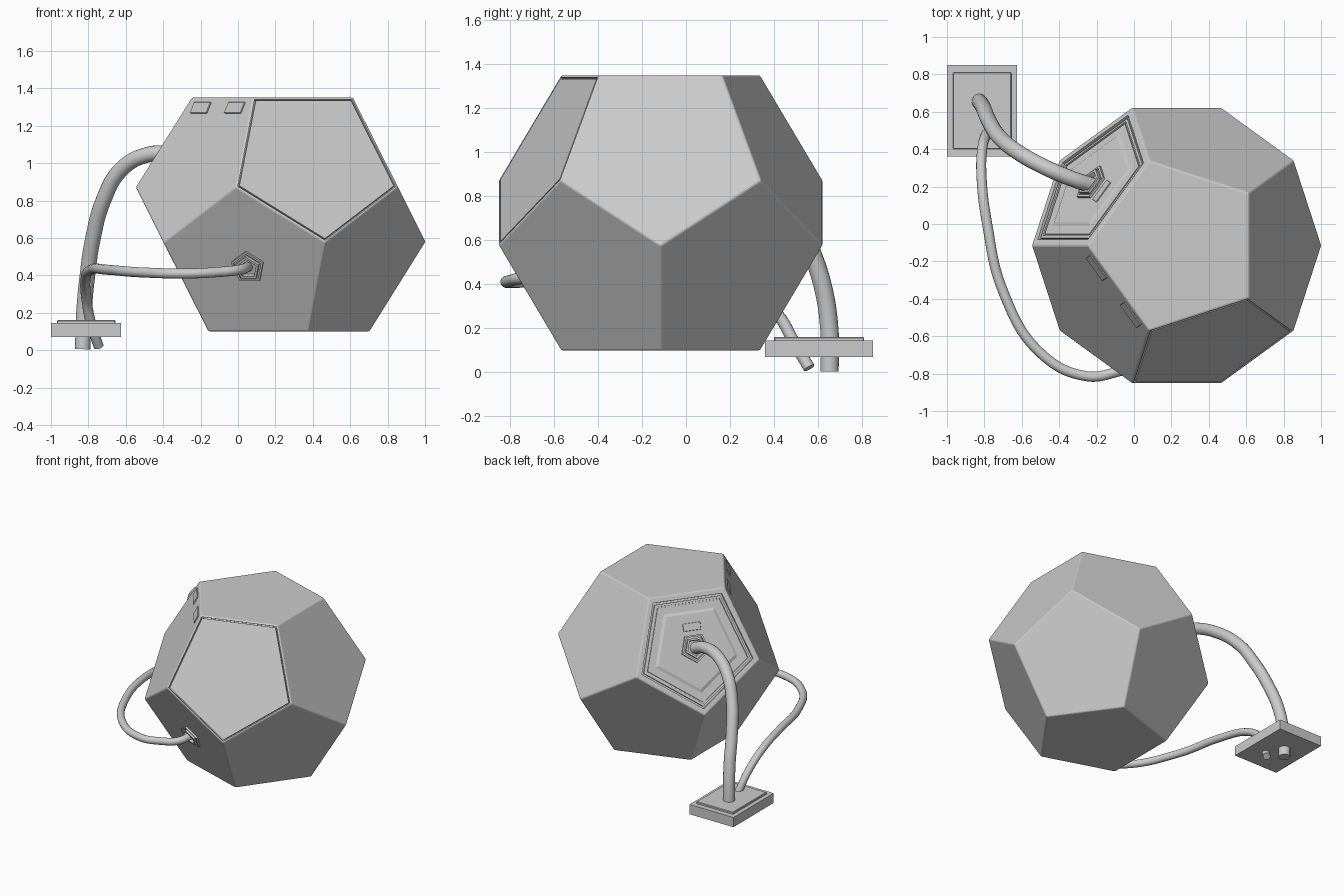
import bpy, bmesh
from math import sin, cos, radians
from mathutils import Vector, Matrix

if "Cube" in bpy.data.objects:
    bpy.data.objects.remove(bpy.data.objects["Cube"])

CENTER = Vector((0.228, -0.115, 0.725))
INR = 0.625          # distance from the centre to each face
R1, R2, ZM = 0.477, 0.775, 0.148


def finish(bm, name):
    bmesh.ops.recalc_face_normals(bm, faces=bm.faces)
    me = bpy.data.meshes.new(name)
    bm.to_mesh(me)
    bm.free()
    ob = bpy.data.objects.new(name, me)
    bpy.context.collection.objects.link(ob)
    return ob


def face_normal(az, upper):
    a, s = radians(az), 1 if upper else -1
    return Vector((0.8944 * cos(a), 0.8944 * sin(a), 0.4472 * s))


def face_frame(az, upper):
    # local x across the face, y up the face, z outward
    n = face_normal(az, upper)
    v = (Vector((0, 0, 1)) - n * n.z).normalized()
    u = v.cross(n)
    m = Matrix((u, v, n)).transposed().to_4x4()
    m.translation = CENTER + n * INR
    return m


def box(name, lo, hi, matrix=Matrix(), bevel=0.0):
    bm = bmesh.new()
    lo, hi = Vector(lo), Vector(hi)
    bmesh.ops.create_cube(bm, size=1, matrix=matrix @ Matrix.Translation((lo + hi) / 2)
                          @ Matrix.Diagonal((*(hi - lo), 1)))
    if bevel:
        bmesh.ops.bevel(bm, geom=bm.edges[:], offset=bevel, segments=1, affect='EDGES')
    return finish(bm, name)


def socket(name, az, upper, r):
    # stepped pentagonal collar lofted from (scale, height) rings
    m = face_frame(az, upper)
    start = -90 if upper else 90
    profile = [(1, -.01), (1, .014), (.86, .014), (.86, .003), (.74, .003),
               (.74, .024), (.58, .024), (.54, .002)]
    bm = bmesh.new()
    rings = []
    for s, h in profile:
        rings.append([bm.verts.new(m @ Vector((r * s * cos(radians(start + 72 * k)),
                                               r * s * sin(radians(start + 72 * k)), h)))
                      for k in range(5)])
    for a, b in zip(rings, rings[1:]):
        for k in range(5):
            bm.faces.new((a[k], a[(k + 1) % 5], b[(k + 1) % 5], b[k]))
    bm.faces.new(rings[-1])
    bm.faces.new(rings[0][::-1])
    return finish(bm, name)


def cable(name, pts, r):
    cu = bpy.data.curves.new(name, 'CURVE')
    cu.dimensions = '3D'
    cu.bevel_depth = r
    cu.bevel_resolution = 6
    cu.resolution_u = 10
    cu.use_fill_caps = True
    sp = cu.splines.new('BEZIER')
    sp.bezier_points.add(len(pts) - 1)
    for p, co in zip(sp.bezier_points, pts):
        p.co = co
        p.handle_left_type = p.handle_right_type = 'AUTO'
    ob = bpy.data.objects.new(name, cu)
    bpy.context.collection.objects.link(ob)
    bpy.ops.object.select_all(action='DESELECT')
    ob.select_set(True)
    bpy.context.view_layer.objects.active = ob
    bpy.ops.object.convert(target='MESH')
    bpy.ops.object.shade_smooth_by_angle(angle=radians(40))


# Dodecahedral body with softened edges
bm = bmesh.new()
for k in range(5):
    a, b = radians(180 + 72 * k), radians(72 * k)
    for r, z, t in ((R1, INR, a), (R2, ZM, a), (R2, -ZM, b), (R1, -INR, b)):
        bm.verts.new(CENTER + Vector((r * cos(t), r * sin(t), z)))
bmesh.ops.convex_hull(bm, input=bm.verts[:])
bmesh.ops.dissolve_limit(bm, angle_limit=radians(8), verts=bm.verts[:], edges=bm.edges[:])
bmesh.ops.recalc_face_normals(bm, faces=bm.faces)
bmesh.ops.bevel(bm, geom=bm.edges[:], offset=0.008, segments=2, profile=0.5, affect='EDGES')
bm.normal_update()


def step_face(az, steps):
    # repeated insets (thickness, depth) on one large upper face
    n = face_normal(az, True)
    f = max((f for f in bm.faces if f.calc_area() > 0.1), key=lambda f: f.normal.dot(n))
    for t, d in steps:
        bmesh.ops.inset_individual(bm, faces=[f], thickness=t, depth=d, use_even_offset=True)
        bm.normal_update()


# Connector face: framed, stepped and slightly raised panel
step_face(144, [(.03, 0), (.0005, -.018), (.013, 0), (.0005, .012), (.015, 0),
                (.0005, -.01), (.01, 0), (.0005, .008), (.05, 0), (.02, .008)])
# Front hatch: thin gap all round
step_face(288, [(.002, 0), (.0005, -.02), (.007, 0), (.0005, .02)])
finish(bm, "body")

# Small rectangular tabs
tabs = face_frame(216, True)
for i, s in enumerate((-1, 1)):
    u = s * 0.155
    box(f"tab_{i + 1}", (u - .075, .293, -.01), (u + .075, .357, .007), tabs, .002)
box("connector_tab", (-.065, .12, -.01), (.065, .175, .006), face_frame(144, True), .002)

# Pentagonal cable sockets
socket("large_socket", 144, True, 0.108)
socket("small_socket", 252, False, 0.095)

# Wall plate with raised top
box("base_plate", (-1, .36, .07), (-.625, .85, .145))
box("plate_top", (-.968, .40, .14), (-.655, .81, .16), bevel=.004)

# Cables running from the sockets through the plate
cable("thick_cable", [(-.205, .2, .99), (-.34, .245, 1.045), (-.5, .315, 1.04),
                      (-.63, .39, .96), (-.72, .465, .8), (-.775, .55, .6),
                      (-.805, .62, .4), (-.825, .653, .18), (-.83, .653, .005)], .042)
cable("thin_cable", [(.055, -.64, .447), (.01, -.745, .43), (-.1, -.793, .418),
                     (-.26, -.813, .41), (-.5, -.69, .415), (-.7, -.36, .43),
                     (-.785, 0, .43), (-.815, .25, .38), (-.81, .41, .27),
                     (-.785, .49, .14), (-.745, .56, .02)], .027)
